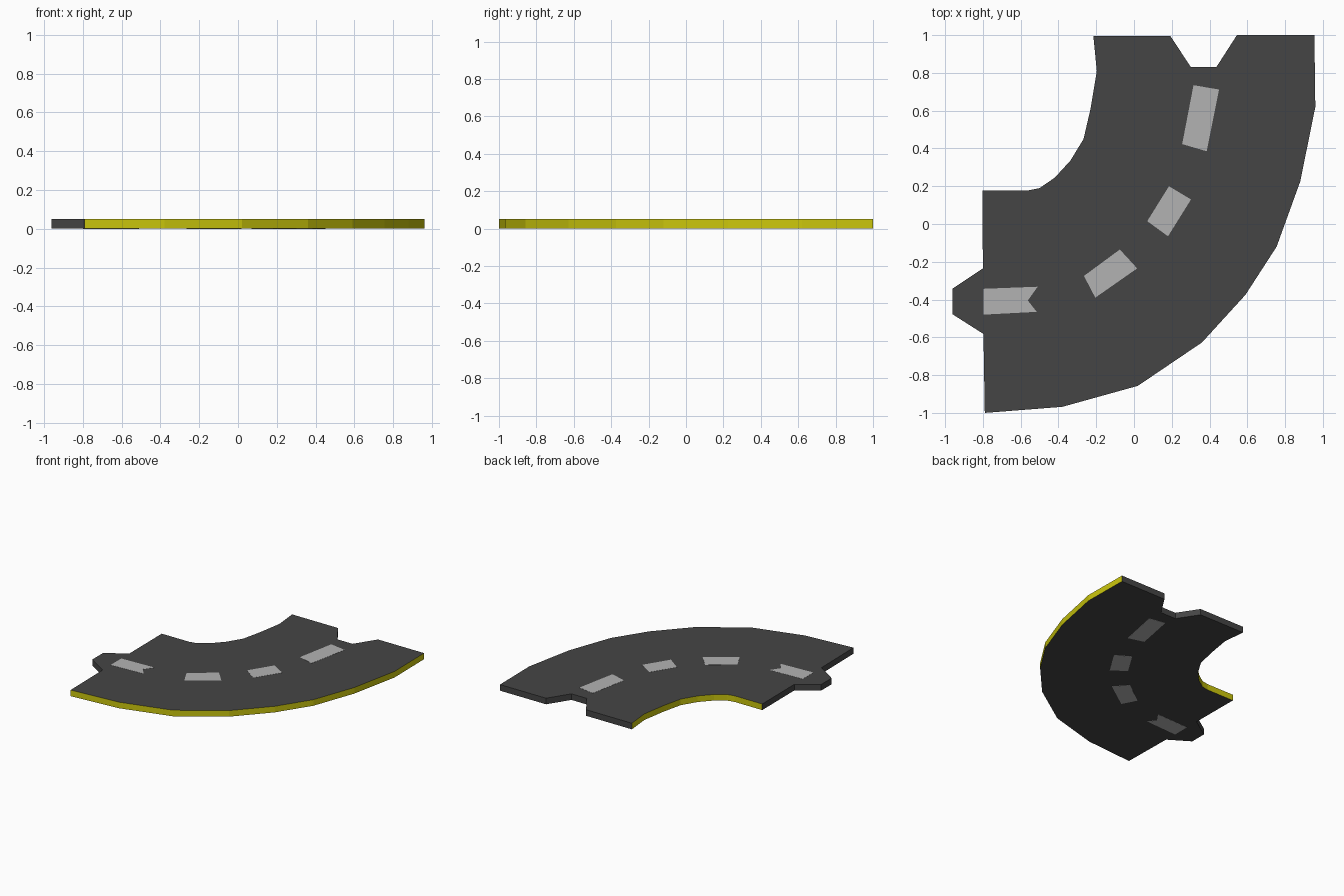
import bpy, bmesh

if "Cube" in bpy.data.objects:
    bpy.data.objects.remove(bpy.data.objects["Cube"])


def material(name, rgb):
    m = bpy.data.materials.new(name)
    m.diffuse_color = (*rgb, 1)
    m.use_nodes = True
    m.node_tree.nodes["Principled BSDF"].inputs["Base Color"].default_value = m.diffuse_color
    return m


asphalt = material("asphalt", (0.06, 0.06, 0.06))
yellow = material("yellow_edge", (0.6, 0.57, 0.004))
paint = material("lane_paint", (0.45, 0.45, 0.45))


def slab(name, outline, z0, z1, mats, edge_sides=()):
    """Extrude a flat outline; sides listed in edge_sides get the second material."""
    bm = bmesh.new()
    low = [bm.verts.new((x, y, z0)) for x, y in outline]
    high = [bm.verts.new((x, y, z1)) for x, y in outline]
    bm.faces.new(high)
    bm.faces.new(low[::-1])
    n = len(outline)
    for i in range(n):
        j = (i + 1) % n
        side = bm.faces.new((low[i], low[j], high[j], high[i]))
        side.material_index = 1 if i in edge_sides else 0
    bmesh.ops.recalc_face_normals(bm, faces=bm.faces)
    mesh = bpy.data.meshes.new(name)
    bm.to_mesh(mesh)
    bm.free()
    for m in mats:
        mesh.materials.append(m)
    ob = bpy.data.objects.new(name, mesh)
    bpy.context.collection.objects.link(ob)
    return ob


# Road outline, counter-clockwise: outer bend, socket end, inner bend, tab end
outer = [(-0.79, -1.0), (-0.38, -0.968), (0.02, -0.857), (0.36, -0.627), (0.59, -0.375),
         (0.755, -0.12), (0.88, 0.225), (0.96, 0.62), (0.955, 1.0)]
socket = [(0.545, 1.0), (0.437, 0.832), (0.3, 0.832), (0.193, 0.995)]
inner = [(-0.215, 0.995), (-0.197, 0.81), (-0.23, 0.61), (-0.267, 0.45), (-0.337, 0.335),
         (-0.42, 0.245), (-0.5, 0.19), (-0.56, 0.178), (-0.803, 0.178)]
tab = [(-0.8, -0.235), (-0.962, -0.343), (-0.962, -0.477), (-0.797, -0.582)]

start = len(outer) + len(socket)
edges = set(range(len(outer) - 1)) | set(range(start, start + len(inner) - 1))
slab("road_bend", outer + socket + inner + tab, 0.001, 0.05, [asphalt, yellow], edges)

# Lane dashes, inlaid through the slab so they show above and below
dashes = [
    [(0.315, 0.735), (0.255, 0.423), (0.385, 0.385), (0.45, 0.712)],
    [(0.185, 0.2), (0.07, 0.015), (0.18, -0.065), (0.302, 0.13)],
    [(-0.075, -0.135), (-0.265, -0.275), (-0.205, -0.39), (0.017, -0.235)],
    [(-0.798, -0.343), (-0.798, -0.48), (-0.515, -0.465), (-0.562, -0.405), (-0.51, -0.332)],
]
for i, pts in enumerate(dashes):
    slab(f"lane_dash_{i + 1}", pts, 0.0, 0.051, [paint])
